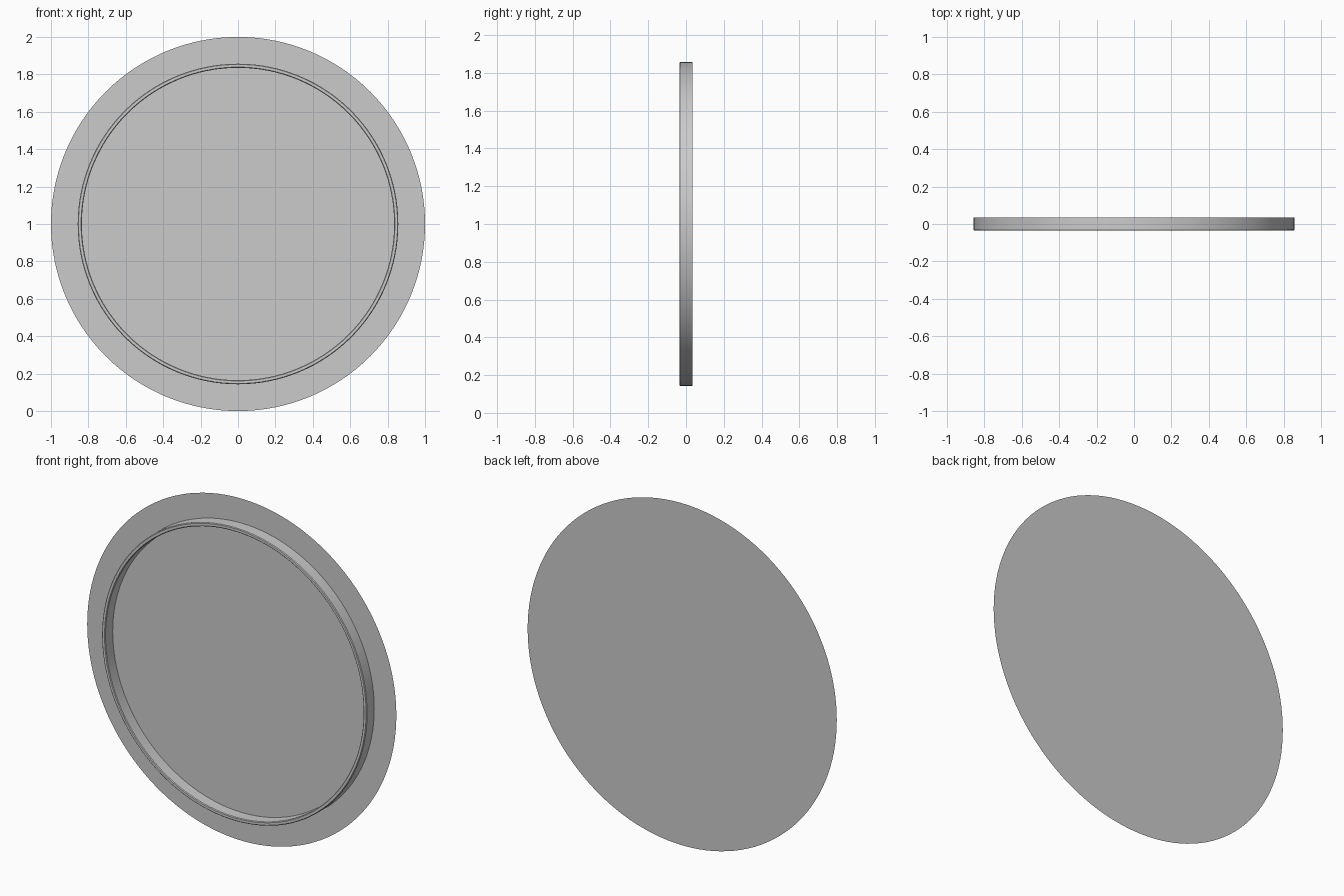
import bpy, bmesh, math
from mathutils import Matrix

if "Cube" in bpy.data.objects:
    bpy.data.objects.remove(bpy.data.objects["Cube"])

SEGS = 128
HALF = 0.035      # half of the total depth
CENTRE_Z = 1.0


def finish(bm, name):
    mesh = bpy.data.meshes.new(name)
    bm.to_mesh(mesh)
    bm.free()
    obj = bpy.data.objects.new(name, mesh)
    bpy.context.collection.objects.link(obj)
    return obj


# Flat round back panel, facing the front
bm = bmesh.new()
bmesh.ops.create_circle(bm, cap_ends=True, radius=1.0, segments=SEGS,
                        matrix=Matrix.Translation((0, HALF, CENTRE_Z)) @ Matrix.Rotation(math.pi / 2, 4, 'X'))
finish(bm, "back_panel")

# Raised ring: rectangular section with small chamfers, turned about the y axis
r_in, r_out, c = 0.835, 0.857, 0.004
profile = [(r_in, HALF), (r_in, -HALF + c), (r_in + c, -HALF),
           (r_out - c, -HALF), (r_out, -HALF + c), (r_out, HALF)]
bm = bmesh.new()
loops = []
for i in range(SEGS):
    a = 2 * math.pi * i / SEGS
    loops.append([bm.verts.new((r * math.cos(a), y, CENTRE_Z + r * math.sin(a))) for r, y in profile])
for i in range(SEGS):
    p, q = loops[i], loops[(i + 1) % SEGS]
    for j in range(len(profile) - 1):
        bm.faces.new((p[j], p[j + 1], q[j + 1], q[j]))
bmesh.ops.recalc_face_normals(bm, faces=bm.faces)
# the outermost wall must face away from the axis
bm.normal_update()
wall = max(bm.faces, key=lambda f: f.calc_center_median().x)
if wall.normal.x < 0:
    bmesh.ops.reverse_faces(bm, faces=bm.faces)
ring = finish(bm, "raised_ring")

bpy.context.view_layer.objects.active = ring
ring.select_set(True)
bpy.ops.object.shade_smooth_by_angle(angle=math.radians(30))
